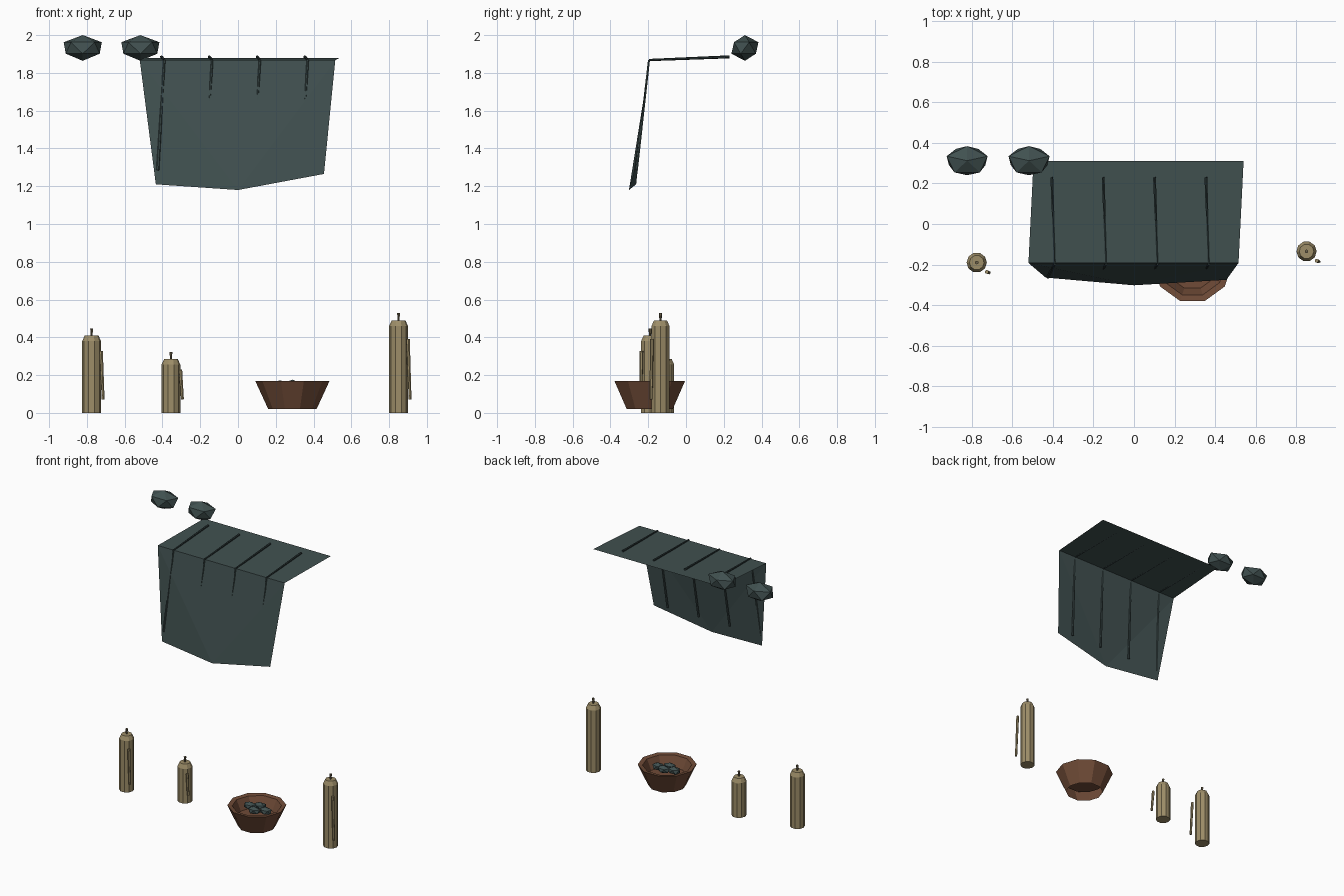
import bpy, bmesh, math
from mathutils import Vector, Matrix

if "Cube" in bpy.data.objects:
    bpy.data.objects.remove(bpy.data.objects["Cube"], do_unlink=True)


def material(name, r, g, b):
    m = bpy.data.materials.new(name)
    m.use_nodes = True
    m.diffuse_color = (r, g, b, 1)
    node = next(n for n in m.node_tree.nodes if n.type == 'BSDF_PRINCIPLED')
    node.inputs["Base Color"].default_value = (r, g, b, 1)
    node.inputs["Roughness"].default_value = 0.9
    return m


TEAL = material("slate teal", 0.052, 0.081, 0.080)
FOLD = material("dark fold", 0.025, 0.04, 0.04)
WAX = material("tan wax", 0.34, 0.27, 0.14)
WICK = material("wick brown", 0.15, 0.12, 0.07)
CLAY = material("brown clay", 0.16, 0.070, 0.038)


def add(name, bm, mat):
    mesh = bpy.data.meshes.new(name)
    bm.to_mesh(mesh)
    bm.free()
    mesh.materials.append(mat)
    ob = bpy.data.objects.new(name, mesh)
    bpy.context.collection.objects.link(ob)
    return ob


def lathe(name, profile, sides, mat, x, y, cap_start=True, cap_end=True):
    """Revolve (radius, height) pairs around a vertical axis."""
    bm = bmesh.new()
    rings = []
    for r, z in profile:
        rings.append([bm.verts.new((x + r * math.cos(a), y + r * math.sin(a), z))
                      for a in (math.tau * i / sides for i in range(sides))])
    for lo, hi in zip(rings, rings[1:]):
        for i in range(sides):
            j = (i + 1) % sides
            bm.faces.new((lo[i], lo[j], hi[j], hi[i]))
    if cap_start:
        bm.faces.new(rings[0][::-1])
    if cap_end:
        bm.faces.new(rings[-1])
    return add(name, bm, mat)


def rod(name, start, end, r1, r2, mat):
    """Tapered six-sided rod between two points."""
    a, b = Vector(start), Vector(end)
    d = b - a
    bm = bmesh.new()
    turn = d.to_track_quat('Z', 'Y').to_matrix().to_4x4()
    bmesh.ops.create_cone(bm, cap_ends=True, segments=6, radius1=r1, radius2=r2,
                          depth=d.length, matrix=Matrix.Translation((a + b) / 2) @ turn)
    return add(name, bm, mat)


def stone(name, centre, size, spin, flare=0.0):
    """Stretched low-poly stone, a little wider above than below."""
    bm = bmesh.new()
    bmesh.ops.create_icosphere(bm, subdivisions=1, radius=1,
                               matrix=Matrix.Rotation(math.radians(spin), 4, 'Z'))
    for v in bm.verts:
        v.co.x *= 1 + flare * v.co.z
        v.co = Vector(centre) + v.co * Vector(size)
    return add(name, bm, TEAL)


# Candles with wick and wax drip
for i, (x, y, h) in enumerate([(-0.775, -0.19, 0.41), (-0.355, -0.11, 0.285),
                               (0.85, -0.135, 0.49)], 1):
    lathe(f"candle_{i}", [(0.05, 0), (0.05, h - 0.03), (0.036, h)], 10, WAX, x, y)
    rod(f"wick_{i}", (x, y, h - 0.005), (x, y, h + 0.038), 0.005, 0.009, WICK)
    rod(f"wax_drip_{i}", (x + 0.05, y - 0.046, h * 0.8), (x + 0.061, y - 0.05, 0.072),
        0.010, 0.008, WAX)

# Hollow bowl with a raised inner floor
BX, BY = 0.288, -0.192
lathe("bowl", [(0.128, 0.02), (0.197, 0.17), (0.165, 0.165), (0.13, 0.09)],
      10, CLAY, BX, BY, cap_start=False)

# Stones in the bowl
for i, (dx, dy, dz) in enumerate([(-0.065, 0.01, 0.145), (0.0, 0.04, 0.148),
                                  (0.0, -0.03, 0.142), (0.065, 0.01, 0.14)], 1):
    stone(f"bowl_stone_{i}", (BX + dx, BY + dy, dz), (0.048, 0.036, 0.028), 25 * i)

# Floating stones
for i, x in enumerate((-0.822, -0.517), 1):
    stone(f"floating_stone_{i}", (x, 0.312, 1.932), (0.112, 0.08, 0.068), 18, 0.13)

# Cloth: flat top sheet and hanging front sheet
bm = bmesh.new()
bl, br, fr, fl, dr, dm, dl = [bm.verts.new(p) for p in (
    (-0.495, 0.31, 1.88), (0.54, 0.31, 1.88),
    (0.515, -0.192, 1.867), (-0.52, -0.192, 1.867),
    (0.455, -0.275, 1.265), (0, -0.302, 1.18), (-0.435, -0.264, 1.21))]
for f in ((fl, fr, br, bl), (fl, dl, dm), (fl, dm, fr), (fr, dm, dr)):
    bm.faces.new(f)
add("draped_cloth", bm, TEAL)

# Ridges running along the top and down the drop
for i in range(4):
    x = -0.405 + 0.253 * i
    fold = (x + 0.015, -0.196, 1.868)
    rod(f"top_ridge_{i + 1}", (x, 0.23, 1.885), fold, 0.008, 0.006, FOLD)
    rod(f"drop_ridge_{i + 1}", fold, (x - 0.02, -0.262, 1.285), 0.006, 0.008, TEAL)
